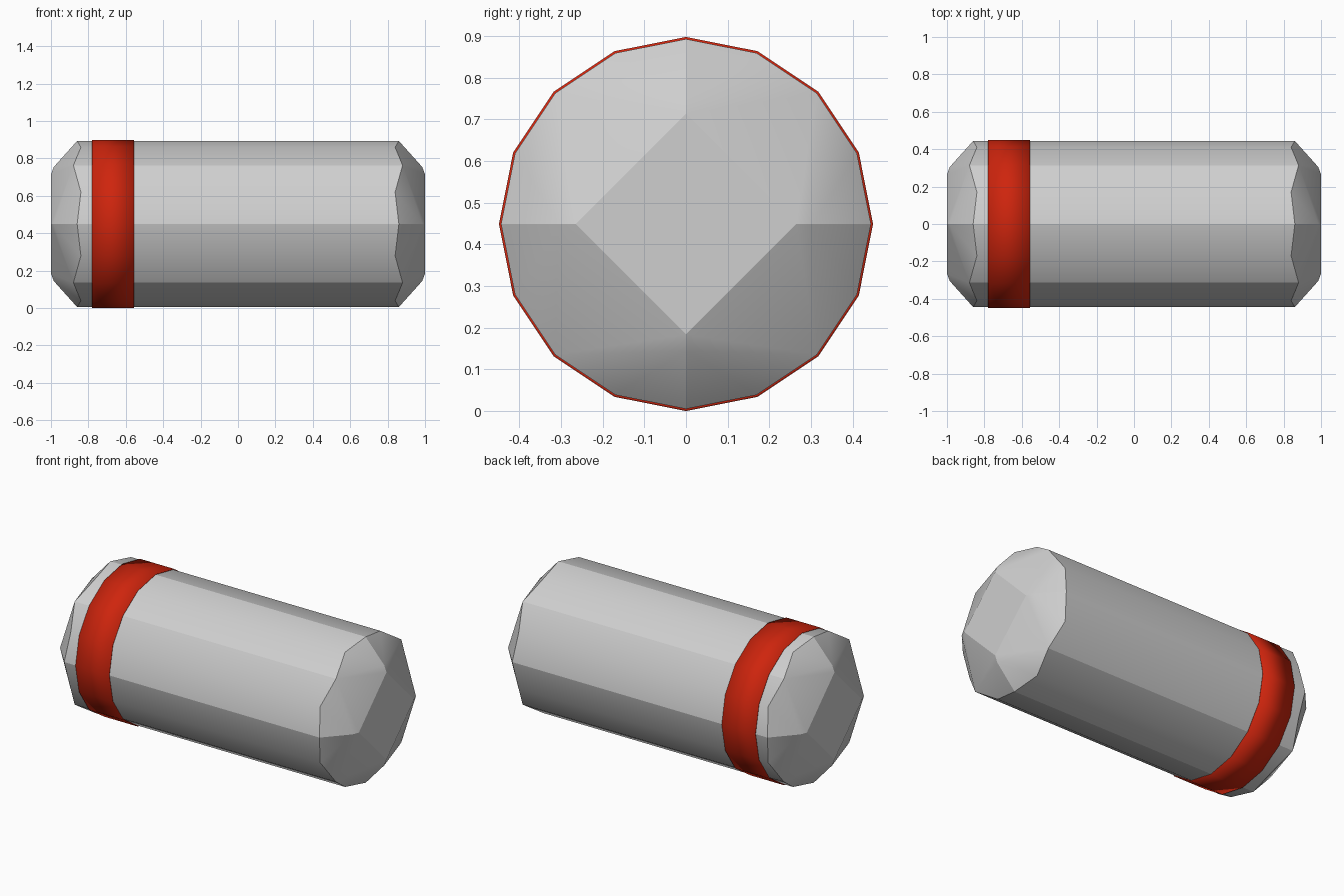
import bpy, bmesh, math

cube = bpy.data.objects.get("Cube")
if cube:
    bpy.data.objects.remove(cube)

SIDES = 16
CENTRE_Z = 0.449
BODY_R = 0.444


def material(name, rgb):
    mat = bpy.data.materials.new(name)
    mat.use_nodes = True
    mat.diffuse_color = (*rgb, 1)
    mat.node_tree.nodes["Principled BSDF"].inputs["Base Color"].default_value = (*rgb, 1)
    return mat


def point(bm, x, r, step):
    a = math.tau * step / SIDES
    return bm.verts.new((x, r * math.cos(a), CENTRE_Z + r * math.sin(a)))


def bridge(bm, a, b):
    n = len(a)
    for i in range(n):
        j = (i + 1) % n
        bm.faces.new((a[i], a[j], b[j], b[i]))


def finish(bm, name, mat):
    bmesh.ops.recalc_face_normals(bm, faces=bm.faces)
    for f in bm.faces:
        f.smooth = True
    mesh = bpy.data.meshes.new(name)
    bm.to_mesh(mesh)
    bm.free()
    mesh.materials.append(mat)
    obj = bpy.data.objects.new(name, mesh)
    bpy.context.collection.objects.link(obj)
    return obj


grey = material("light grey", (0.62, 0.62, 0.62))
red = material("red", (0.62, 0.018, 0.004))

# Capsule body: faceted barrel with a scalloped, chamfered cap at each end
bm = bmesh.new()
scallop = (0.86, 0.84, 0.88, 0.84)
rings = []
for side in (-1, 1):
    ring = [point(bm, side * scallop[i % 4], BODY_R, i) for i in range(SIDES)]
    rings.append(ring)
    mids = [point(bm, side * 0.985, 0.305, 4 * q) for q in range(4)]
    inner = [point(bm, side, 0.265, 4 * q) for q in range(4)]
    bm.faces.new(inner)
    for q in range(4):
        n = (q + 1) % 4
        r = [ring[(4 * q + k) % SIDES] for k in range(5)]
        corner = r[2]
        for tri in ((mids[q], r[0], r[1]), (mids[q], r[1], corner),
                    (mids[n], corner, r[3]), (mids[n], r[3], r[4]),
                    (inner[q], mids[q], corner), (inner[q], corner, inner[n]),
                    (inner[n], corner, mids[n])):
            bm.faces.new(tri)
bridge(bm, *rings)
bmesh.ops.recalc_face_normals(bm, faces=bm.faces)

# Creases: every second barrel edge, the cap rims and the steep cap edges
first, last = (set(r) for r in rings)
for e in bm.edges:
    a, b = e.verts
    if (a in first and b in last) or (a in last and b in first):
        ring = rings[0] if a in first else rings[1]
        e.smooth = ring.index(a) % 2 == 1
    elif {a, b} <= first or {a, b} <= last:
        e.smooth = False
    else:
        e.smooth = e.calc_face_angle(0) < math.radians(24)
finish(bm, "capsule_body", grey)

# Thin coloured band wrapped round the barrel
bm = bmesh.new()
loops = [[point(bm, x, r, i) for i in range(SIDES)]
         for x, r in ((-0.78, 0.44), (-0.78, 0.449), (-0.555, 0.449), (-0.555, 0.44))]
for a, b in zip(loops, loops[1:] + loops[:1]):
    bridge(bm, a, b)
for e in bm.edges:
    e.smooth = e.calc_face_angle(0) < math.radians(40)
finish(bm, "coloured_band", red)
